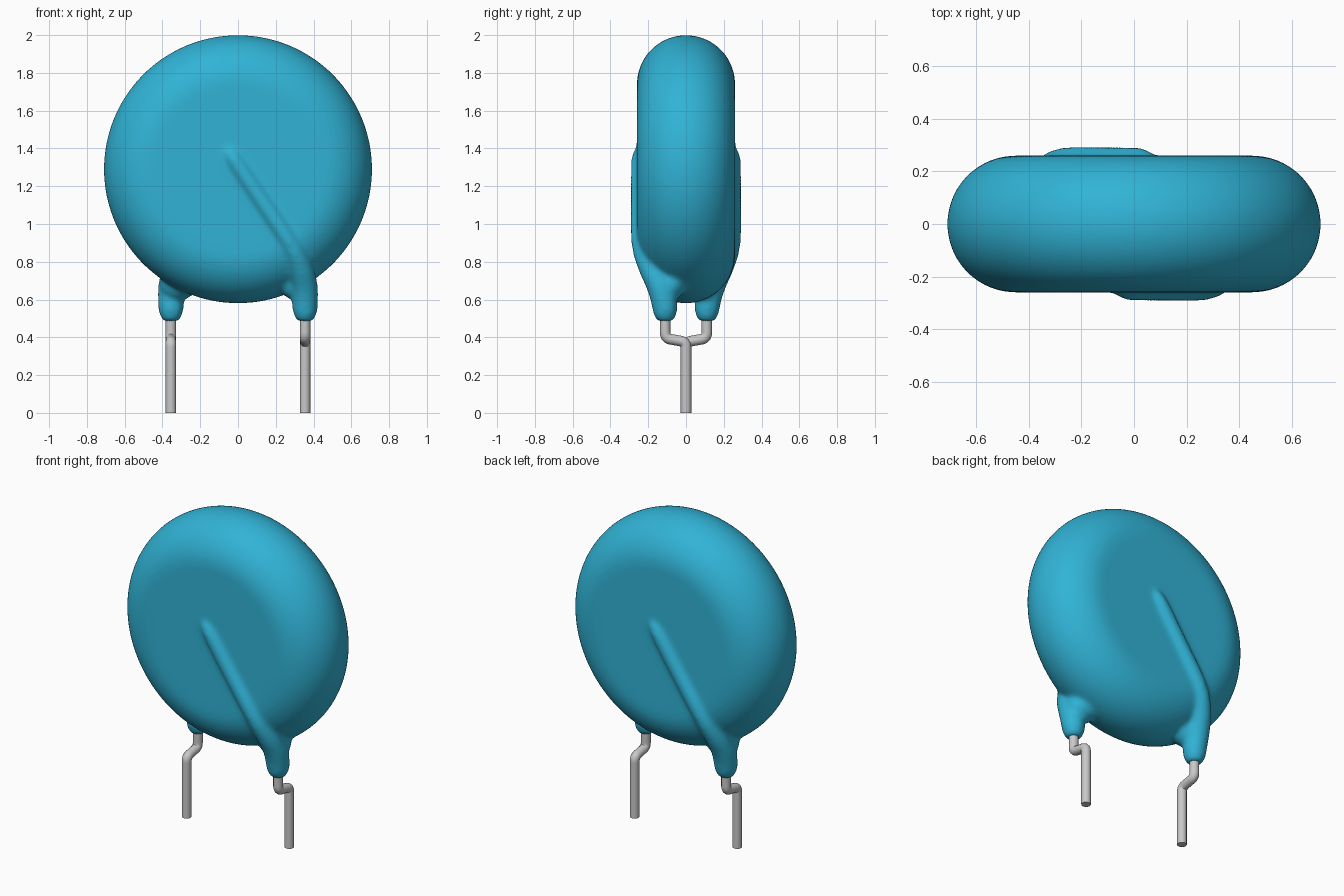
import bpy, bmesh, math
from mathutils import Matrix

cube = bpy.data.objects.get("Cube")
if cube:
    bpy.data.objects.remove(cube, do_unlink=True)


def material(name, color, rough):
    m = bpy.data.materials.new(name)
    m.use_nodes = True
    m.diffuse_color = (*color, 1)
    bsdf = next(n for n in m.node_tree.nodes if n.type == 'BSDF_PRINCIPLED')
    bsdf.inputs["Base Color"].default_value = (*color, 1)
    bsdf.inputs["Roughness"].default_value = rough
    return m


BLUE = material("blue coating", (0.03, 0.45, 0.67), 0.5)
GREY = material("tinned wire", (0.58, 0.58, 0.58), 0.5)


def select_only(*objs):
    bpy.ops.object.select_all(action='DESELECT')
    for o in objs:
        o.select_set(True)
    bpy.context.view_layer.objects.active = objs[0]


def tube(name, pts, side, mat):
    """Round tube along (x, y, z, radius) points; side -1 turns it half way round z."""
    cu = bpy.data.curves.new(name, 'CURVE')
    cu.dimensions = '3D'
    cu.bevel_depth = 1.0
    cu.bevel_resolution = 4
    cu.use_fill_caps = True
    sp = cu.splines.new('NURBS')
    sp.points.add(len(pts) - 1)
    for p, (x, y, z, r) in zip(sp.points, pts):
        p.co = (x * side, y * side, z, 1)
        p.radius = r
    sp.order_u = 3
    sp.use_endpoint_u = True
    sp.resolution_u = 8
    ob = bpy.data.objects.new(name, cu)
    bpy.context.collection.objects.link(ob)
    select_only(ob)
    bpy.ops.object.convert(target='MESH')
    ob = bpy.context.object
    ob.name = name
    ob.data.materials.clear()
    ob.data.materials.append(mat)
    bpy.ops.object.shade_smooth_by_angle(angle=math.radians(40))
    return ob


# Disc body: rounded-rim profile spun about the y axis
R, T, ZC = 0.71, 0.26, 1.29
profile = [(0, -T)]
for i in range(25):
    a = -math.pi / 2 + math.pi * i / 24
    profile.append((R - T + T * math.cos(a), T * math.sin(a)))
profile.append((0, T))
bm = bmesh.new()
vs = [bm.verts.new((r, y, 0)) for r, y in profile]
es = [bm.edges.new(e) for e in zip(vs, vs[1:])]
bmesh.ops.spin(bm, geom=vs + es, cent=(0, 0, 0), axis=(0, 1, 0),
               angle=math.tau, steps=128)
bmesh.ops.remove_doubles(bm, verts=bm.verts, dist=1e-4)
bmesh.ops.translate(bm, verts=bm.verts, vec=(0, 0, ZC))

# Small webs where the legs flow into the rim
for s in (1, -1):
    bmesh.ops.create_icosphere(
        bm, subdivisions=3, radius=1,
        matrix=Matrix.Translation((0.315 * s, -0.085 * s, 0.68)) @ Matrix.Diagonal((0.10, 0.085, 0.085, 1)))
bmesh.ops.recalc_face_normals(bm, faces=bm.faces)
me = bpy.data.meshes.new("coated_body")
bm.to_mesh(me)
bm.free()
body = bpy.data.objects.new("coated_body", me)
bpy.context.collection.objects.link(body)
me.materials.append(BLUE)

# Raised ridge over the buried lead, running down into the coated leg
ridge = [(-0.065, -0.225, 1.41, 0.030), (-0.04, -0.246, 1.37, 0.042),
         (0.0, -0.246, 1.31, 0.048), (0.12, -0.246, 1.13, 0.048),
         (0.285, -0.246, 0.89, 0.050), (0.335, -0.190, 0.77, 0.066),
         (0.355, -0.135, 0.67, 0.072), (0.355, -0.113, 0.58, 0.070),
         (0.355, -0.11, 0.52, 0.066), (0.355, -0.11, 0.484, 0.042)]
ridges = [tube("lead_ridge", ridge, s, BLUE) for s in (1, -1)]

# Fuse the coating into one skin with soft blends
select_only(body, *ridges)
bpy.ops.object.join()
fuse = body.modifiers.new("fuse", 'REMESH')
fuse.mode = 'VOXEL'
fuse.voxel_size = 0.012
fuse.use_smooth_shade = True
soften = body.modifiers.new("soften", 'SMOOTH')
soften.factor = 0.5
soften.iterations = 16

# Wire leads with an S bend toward the centre plane
W = 0.028
wire = [(-0.11, 0.56), (-0.11, 0.46), (-0.11, 0.395), (-0.055, 0.385),
        (0, 0.375), (0, 0.32), (0, 0.25), (0, 0)]
for s, name in ((1, "left_wire"), (-1, "right_wire")):
    tube(name, [(0.355, y, z, W) for y, z in wire], s, GREY)
